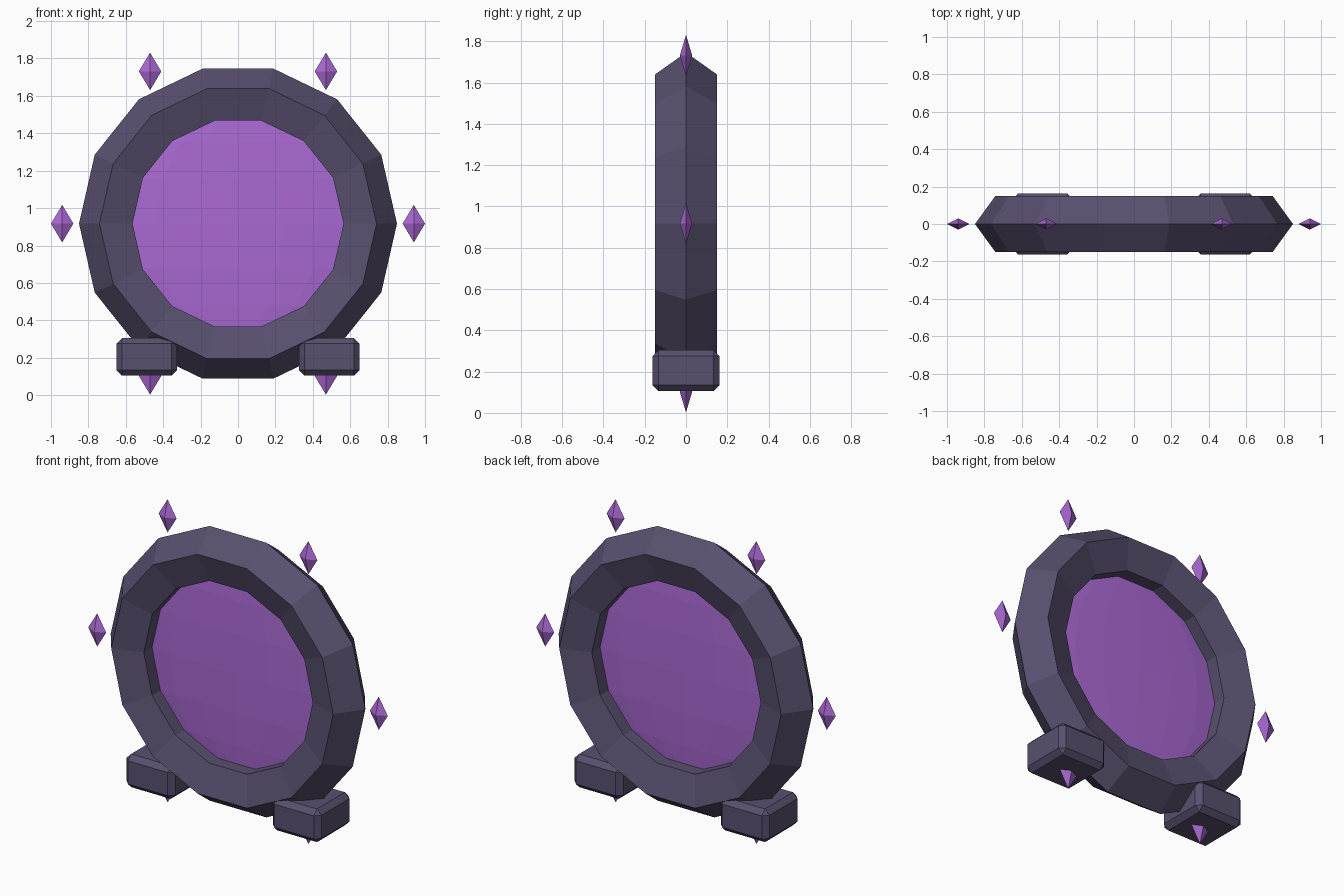
import bpy, math

if "Cube" in bpy.data.objects:
    bpy.data.objects.remove(bpy.data.objects["Cube"])

CENTRE_Z = 0.917


def material(name, rgb):
    m = bpy.data.materials.new(name)
    m.diffuse_color = (*rgb, 1.0)
    m.use_nodes = True
    m.node_tree.nodes["Principled BSDF"].inputs["Base Color"].default_value = m.diffuse_color
    return m


stone = material("dark violet stone", (0.098, 0.079, 0.158))
glow = material("bright purple", (0.400, 0.140, 0.650))


def finish(name, mat, scale=(1, 1, 1)):
    ob = bpy.context.object
    ob.name = name
    ob.scale = scale
    bpy.ops.object.transform_apply(location=False, rotation=True, scale=True)
    ob.data.materials.append(mat)
    return ob


# Portal ring: fourteen-sided hoop with a pentagonal section, point outward
bpy.ops.mesh.primitive_torus_add(
    major_segments=14, minor_segments=5, major_radius=0.692, minor_radius=0.158,
    location=(0, 0, CENTRE_Z), rotation=(math.pi / 2, 0, 0))
finish("portal_ring", stone)

# Portal surface: thin, slightly domed lens filling the ring
bpy.ops.mesh.primitive_uv_sphere_add(
    segments=16, ring_count=8, radius=0.62, location=(0, 0, CENTRE_Z))
finish("portal_surface", glow, (1, 0.055, 1))

# Feet: chamfered blocks on both sides
for side, label in ((-1, "left"), (1, "right")):
    bpy.ops.mesh.primitive_cube_add(size=1, location=(side * 0.488, 0, 0.205))
    foot = finish(f"foot_{label}", stone, (0.325, 0.325, 0.2))
    bevel = foot.modifiers.new("chamfer", 'BEVEL')
    bevel.width = 0.03
    bevel.segments = 1

# Crystals: six upright flattened bipyramids around the ring
for i in range(6):
    a = math.radians(60 * i)
    x, z = 0.94 * math.cos(a), CENTRE_Z + 0.94 * math.sin(a)
    w, d, h = 0.06, 0.03, 0.1
    verts = [(w, 0, 0), (0, d, 0), (-w, 0, 0), (0, -d, 0), (0, 0, h), (0, 0, -h)]
    faces = []
    for k in range(4):
        n = (k + 1) % 4
        faces += [(k, n, 4), (n, k, 5)]
    mesh = bpy.data.meshes.new(f"crystal_{i + 1}")
    mesh.from_pydata(verts, [], faces)
    mesh.materials.append(glow)
    crystal = bpy.data.objects.new(f"crystal_{i + 1}", mesh)
    crystal.location = (x, 0, z)
    bpy.context.collection.objects.link(crystal)
